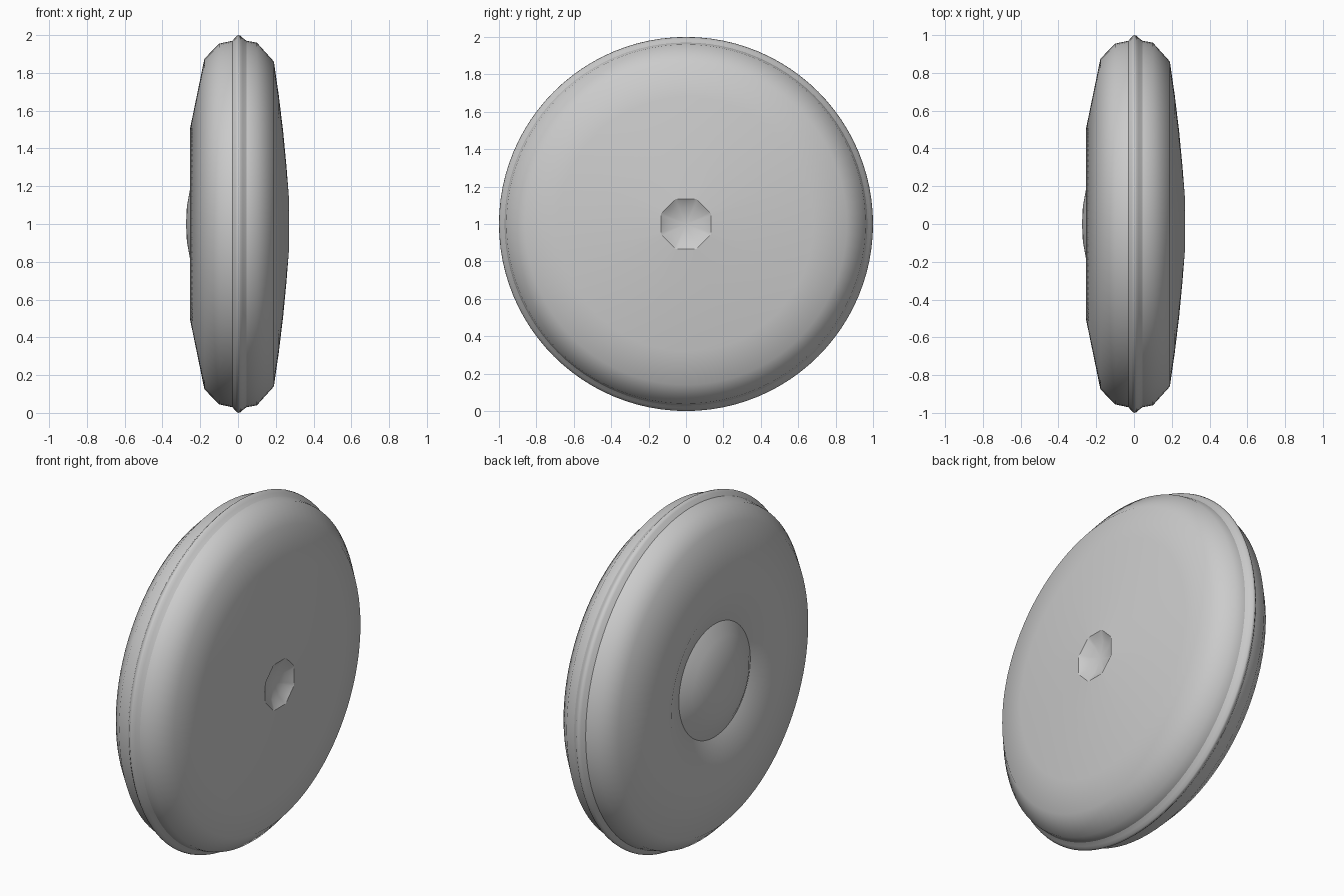
import bpy, bmesh, math

if "Cube" in bpy.data.objects:
    bpy.data.objects.remove(bpy.data.objects["Cube"])

SEG = 96

# Outline from the dished side to the dimpled side: (x, radius, sharp ring?)
BODY = [
    (-0.275, 0.0, 0), (-0.271, 0.09, 0), (-0.255, 0.18, 0), (-0.225, 0.26, 0),
    (-0.185, 0.33, 1), (-0.255, 0.50, 0), (-0.178, 0.875, 0), (-0.10, 0.955, 0),
    (-0.03, 0.97, 1), (-0.012, 0.99, 0), (0.0, 1.0, 0), (0.012, 0.997, 0),
    (0.025, 0.985, 0), (0.045, 0.97, 1), (0.10, 0.96, 0), (0.19, 0.86, 0),
    (0.216, 0.68, 0), (0.239, 0.49, 0), (0.257, 0.30, 0), (0.27, 0.134, 2),
    (0.24, 0.09, 0), (0.23, 0.0, 0),
]


def ring_radius(r, angle, octagon):
    """Round ring, or an octagon with r as its inner radius."""
    if not octagon:
        return r
    step = math.pi / 4
    return r / math.cos((angle + step / 2) % step - step / 2)


def lathe(name, profile):
    bm = bmesh.new()
    rings = []
    for x, r, kind in profile:
        if r == 0:
            rings.append([bm.verts.new((x, 0, 1))] * SEG)
            continue
        ring = []
        for i in range(SEG):
            a = 2 * math.pi * i / SEG
            q = ring_radius(r, a, kind == 2)
            ring.append(bm.verts.new((x, q * math.cos(a), 1 + q * math.sin(a))))
        rings.append(ring)
    for a, b in zip(rings, rings[1:]):
        for i in range(SEG):
            j = (i + 1) % SEG
            corners = list(dict.fromkeys((a[i], a[j], b[j], b[i])))
            bm.faces.new(corners).smooth = True
    # Crisp creases at the dish, the rim grooves and the dimple
    for (x, r, kind), ring in zip(profile, rings):
        if kind:
            for i in range(SEG):
                bm.edges.get((ring[i], ring[(i + 1) % SEG])).smooth = False
    bmesh.ops.recalc_face_normals(bm, faces=bm.faces)
    mesh = bpy.data.meshes.new(name)
    bm.to_mesh(mesh)
    bm.free()
    obj = bpy.data.objects.new(name, mesh)
    bpy.context.collection.objects.link(obj)
    return obj


# Upright disc with a raised rim bead, a dished hub and a dimple
lathe("disc_body", BODY)
